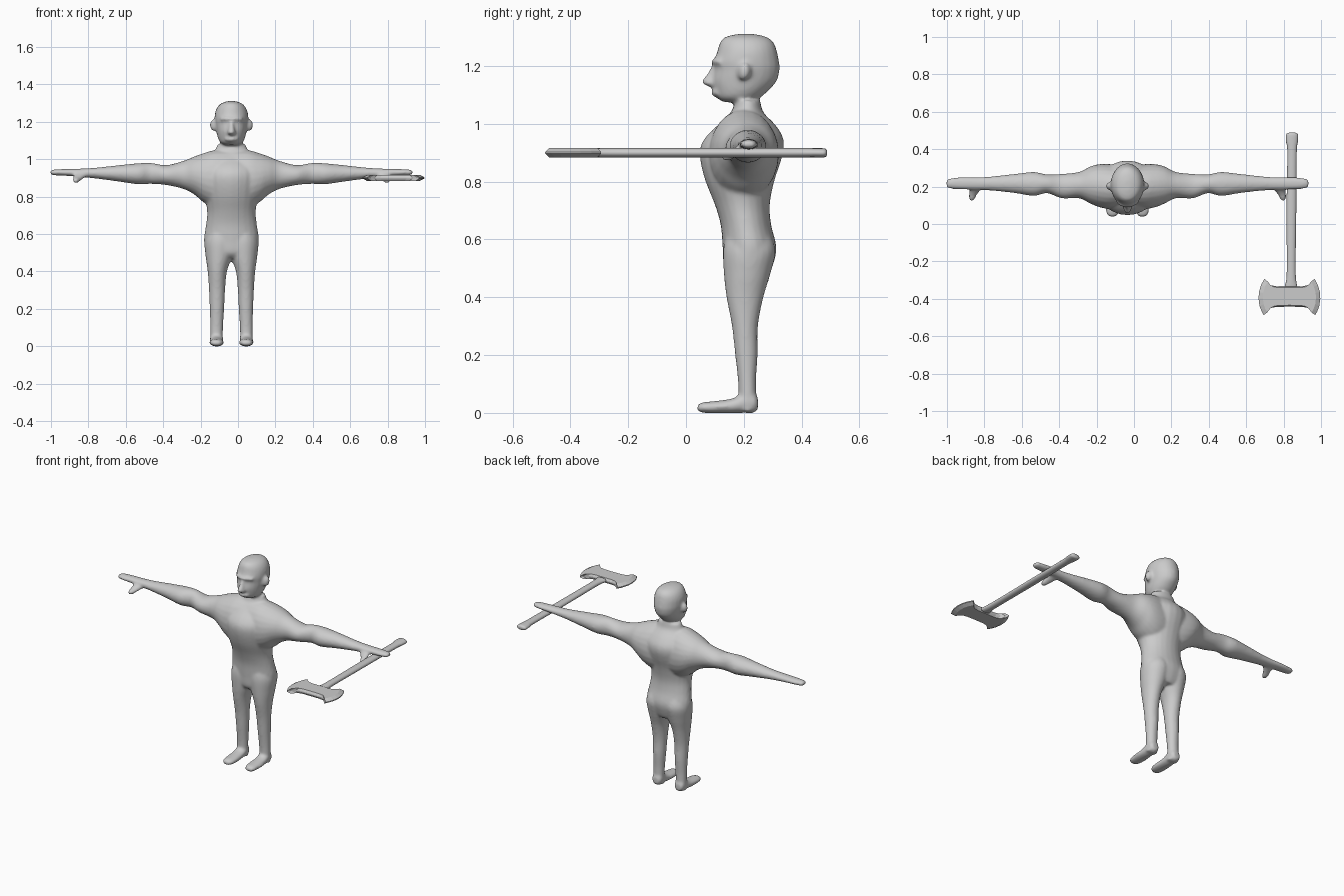
import bpy, bmesh
from math import cos, sin, pi
from mathutils import Vector

CX = -0.035          # body centre line


def make_object(name, bm):
    bmesh.ops.recalc_face_normals(bm, faces=bm.faces[:])
    me = bpy.data.meshes.new(name)
    bm.to_mesh(me)
    bm.free()
    ob = bpy.data.objects.new(name, me)
    bpy.context.collection.objects.link(ob)
    return ob


def catmull(rows, steps):
    """Smoothly interpolate a list of number rows."""
    rows = [Vector(r) for r in rows]
    out = []
    for i in range(len(rows) - 1):
        p0, p1 = rows[max(i - 1, 0)], rows[i]
        p2, p3 = rows[i + 1], rows[min(i + 2, len(rows) - 1)]
        for k in range(steps):
            t = k / steps
            out.append(0.5 * (2 * p1 + (p2 - p0) * t + (2 * p0 - 5 * p1 + 4 * p2 - p3) * t * t
                              + (3 * p1 - p0 - 3 * p2 + p3) * t ** 3))
    return out + [rows[-1]]


def loft(bm, axis, sections, side=1, cx=CX, sides=24, steps=5):
    """Oval rings (t, a0, a1, b0, b1) along an axis; a, b are the other axes in xyz order."""
    rings = []
    for t, a0, a1, b0, b1 in catmull(sections, steps):
        ring = []
        for k in range(sides):
            w = 2 * pi * k / sides
            co = [(a0 + a1) / 2 + (a1 - a0) / 2 * cos(w), (b0 + b1) / 2 + (b1 - b0) / 2 * sin(w)]
            co.insert(axis, t)
            ring.append(bm.verts.new((cx + side * co[0], co[1], co[2])))
        rings.append(ring)
    for r, s in zip(rings, rings[1:]):
        for k in range(sides):
            j = (k + 1) % sides
            bm.faces.new((r[k], r[j], s[j], s[k]))
    bm.faces.new(rings[0])
    bm.faces.new(rings[-1])


# Torso, neck and head: z, half width, front y, back y
trunk = [(.47, .10, .16, .28), (.50, .135, .133, .297), (.57, .147, .127, .313), (.65, .136, .12, .295),
         (.72, .13, .10, .29), (.80, .142, .068, .305), (.87, .155, .05, .328), (.92, .158, .05, .339),
         (.96, .15, .073, .333), (1.0, .125, .115, .306), (1.04, .092, .155, .268), (1.08, .075, .17, .257)]
head = [(1.075, .035, .13, .22), (1.09, .06, .107, .255), (1.115, .073, .098, .285), (1.15, .081, .09, .315),
        (1.19, .088, .097, .324), (1.215, .09, .096, .322), (1.25, .087, .108, .315), (1.28, .074, .117, .304),
        (1.30, .052, .135, .28), (1.311, .018, .18, .235)]
# Arm: distance out, y range, z range
arm = [(0, .09, .31, .74, 1.05), (.09, .08, .32, .74, 1.048), (.15, .09, .32, .77, 1.032),
       (.2, .11, .307, .812, 1.014), (.26, .138, .278, .842, .99), (.35, .137, .268, .862, .968),
       (.43, .165, .265, .868, .98), (.5, .15, .278, .866, .978), (.6, .165, .268, .88, .968),
       (.72, .178, .255, .896, .955), (.8, .182, .25, .904, .95), (.87, .184, .25, .91, .948),
       (.93, .187, .247, .913, .946), (.96, .193, .241, .916, .943), (.969, .206, .23, .922, .936)]
thumb = [(.205, .76, .84, .905, .935), (.18, .785, .845, .89, .925), (.155, .805, .85, .876, .908),
         (.135, .815, .847, .872, .9), (.123, .827, .84, .88, .892)]
# Leg: z, x range, y range; foot: y, x range, z range
leg = [(.005, .045, .113, .185, .24), (.06, .046, .114, .182, .243), (.12, .044, .114, .179, .243),
       (.2, .039, .116, .17, .248), (.3, .034, .12, .159, .249), (.4, .024, .127, .14, .268),
       (.48, -.004, .138, .131, .292), (.56, -.02, .144, .128, .31), (.62, .0, .12, .14, .29)]
foot = [(.038, .065, .095, .008, .025), (.055, .048, .112, .001, .036), (.1, .04, .118, -.001, .041),
        (.16, .043, .117, -.001, .05), (.2, .044, .115, 0, .07), (.235, .048, .112, 0, .075),
        (.249, .06, .1, .012, .05)]
ear = [(.165 + .012, .075, .088, 1.165, 1.19), (.19, .075, .11, 1.152, 1.208),
       (.21, .075, .115, 1.155, 1.212), (.225, .075, .098, 1.17, 1.2)]

bm = bmesh.new()
loft(bm, 2, [(z, -w, w, f, b) for z, w, f, b in trunk])
loft(bm, 2, [(z, -w, w, f, b) for z, w, f, b in head])
for s in (1, -1):
    for axis, part in ((0, arm), (1, thumb), (2, leg), (1, foot), (1, ear)):
        loft(bm, axis, part, s)
# Nose, brow and mouth
loft(bm, 2, [(1.127, -.015, .015, .085, .13), (1.138, -.023, .023, .058, .13), (1.15, -.021, .021, .056, .13),
             (1.175, -.015, .015, .074, .13), (1.21, -.012, .012, .093, .13)])
loft(bm, 0, [(-.06, .11, .14, 1.206, 1.222), (-.03, .092, .13, 1.205, 1.228), (0, .088, .13, 1.205, 1.225),
             (.03, .092, .13, 1.205, 1.228), (.06, .11, .14, 1.206, 1.222)])
loft(bm, 0, [(-.035, .1, .13, 1.098, 1.118), (0, .086, .13, 1.092, 1.122), (.035, .1, .13, 1.098, 1.118)])
body = make_object("body", bm)
# Fuse the parts into one skin and soften the joins
rm = body.modifiers.new("fuse", 'REMESH')
rm.mode = 'VOXEL'
rm.voxel_size = 0.0075
rm.use_smooth_shade = True
sm = body.modifiers.new("soften", 'SMOOTH')
sm.factor = 0.5
sm.iterations = 7

# Axe handle: y, x range, z range
bm = bmesh.new()
loft(bm, 1, [(.488, .828, .862, .891, .908), (.478, .813, .877, .884, .915), (.44, .813, .876, .884, .916),
             (.38, .82, .87, .884, .916), (.1, .816, .868, .884, .916), (-.2, .817, .864, .884, .916),
             (-.29, .815, .866, .884, .916), (-.335, .806, .873, .885, .915)], cx=0, sides=16)
handle = make_object("axe_handle", bm)
for p in handle.data.polygons:
    p.use_smooth = True

# Axe head: double-bladed outline with bevelled edges (half outline, mirrored in x)
AX, AY, AZ = .831, -.387, .9
half = [(0, .055), (.07, .054), (.1, .06), (.122, .074), (.135, .093), (.152, .06), (.163, .022),
        (.165, -.012), (.16, -.05), (.15, -.078), (.138, -.1), (.12, -.076), (.1, -.062), (.07, -.056), (0, -.055)]
outline = half + [(-x, y) for x, y in half[-2:0:-1]]
bm = bmesh.new()
layers = []
for dz, k in ((-.016, .86), (-.003, 1), (.003, 1), (.016, .86)):
    layers.append([bm.verts.new((AX + x * k, AY + y * k, AZ + dz)) for x, y in outline])
n = len(outline)
for r, s in zip(layers, layers[1:]):
    for i in range(n):
        j = (i + 1) % n
        bm.faces.new((r[i], r[j], s[j], s[i]))
bm.faces.new(layers[0])
bm.faces.new(layers[-1])
make_object("axe_head", bm)
